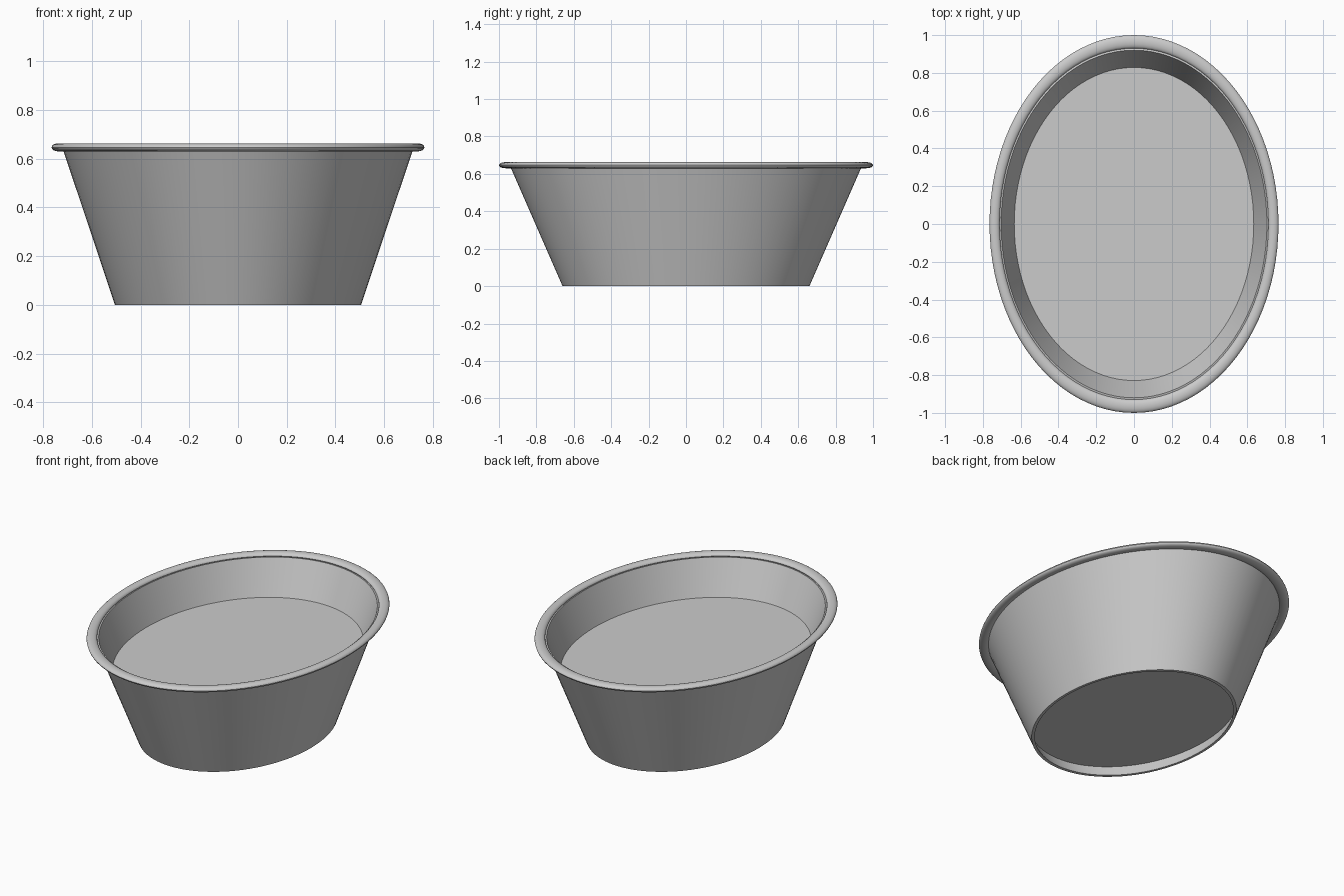
import bpy, bmesh, math

if "Cube" in bpy.data.objects:
    bpy.data.objects.remove(bpy.data.objects["Cube"])

SEG = 96
X_SCALE = 0.765          # oval plan: x radius relative to y radius

grey = bpy.data.materials.new("grey metal")
grey.diffuse_color = (0.6, 0.6, 0.6, 1)
grey.use_nodes = True
grey.node_tree.nodes["Principled BSDF"].inputs["Base Color"].default_value = grey.diffuse_color


def finish(name, bm):
    bmesh.ops.recalc_face_normals(bm, faces=bm.faces)
    mesh = bpy.data.meshes.new(name)
    bm.to_mesh(mesh)
    bm.free()
    ob = bpy.data.objects.new(name, mesh)
    bpy.context.collection.objects.link(ob)
    mesh.materials.append(grey)
    bpy.ops.object.select_all(action='DESELECT')
    ob.select_set(True)
    bpy.context.view_layer.objects.active = ob
    bpy.ops.object.shade_smooth_by_angle(angle=math.radians(35))
    return ob


def oval_ring(bm, r, z):
    return [bm.verts.new((X_SCALE * r * math.cos(2 * math.pi * i / SEG),
                          r * math.sin(2 * math.pi * i / SEG), z)) for i in range(SEG)]


def oval_lathe(name, profile):
    """Sweep a closed (radius, height) profile around the oval."""
    bm = bmesh.new()
    rings = [oval_ring(bm, r, z) for r, z in profile]
    for a, b in zip(rings, rings[1:] + rings[:1]):
        for i in range(SEG):
            j = (i + 1) % SEG
            bm.faces.new((a[i], a[j], b[j], b[i]))
    return finish(name, bm)


def oval_disc(name, r, z, thickness):
    bm = bmesh.new()
    low, high = oval_ring(bm, r, z - thickness), oval_ring(bm, r, z)
    bm.faces.new(low)
    bm.faces.new(high)
    for i in range(SEG):
        j = (i + 1) % SEG
        bm.faces.new((low[i], low[j], high[j], high[i]))
    return finish(name, bm)


# Flared tub wall
oval_lathe("tub_wall", [(0.66, 0), (0.94, 0.64), (0.92, 0.645), (0.64, 0)])

# Rolled rim with a flattened round section
oval_lathe("rolled_rim", [(0.965 + 0.035 * math.cos(2 * math.pi * k / 16),
                           0.6465 + 0.0165 * math.sin(2 * math.pi * k / 16)) for k in range(16)])

# Raised inner surface and recessed underside
oval_disc("inner_surface", 0.834, 0.435, 0.01)
oval_disc("base_plate", 0.675, 0.08, 0.01)
